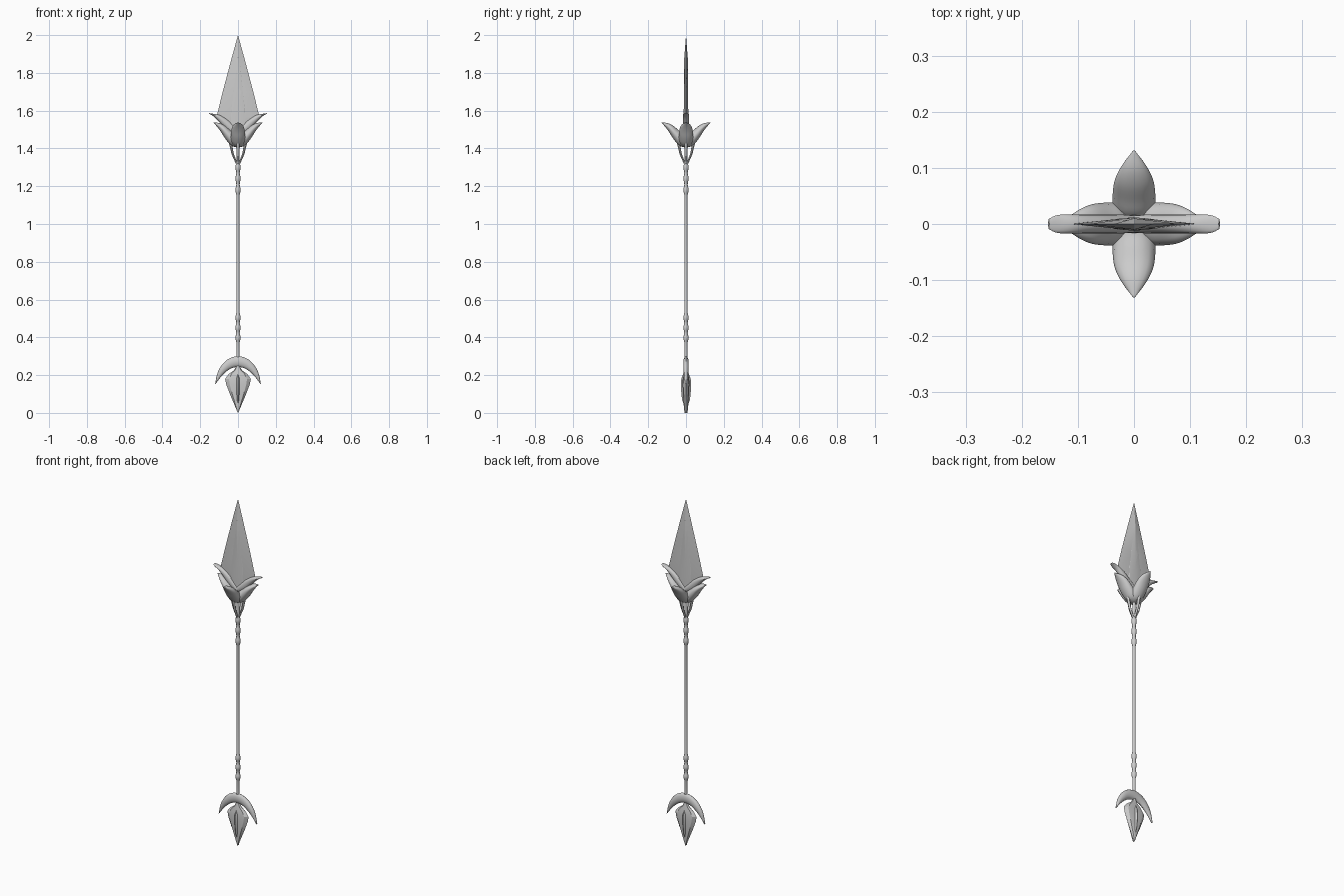
import bpy, bmesh, math
from mathutils import Vector, Matrix

if "Cube" in bpy.data.objects:
    bpy.data.objects.remove(bpy.data.objects["Cube"])


def loft(name, rings, sides=16, angle=30, turn=0.0):
    """Skin elliptical rings given as (centre, half-axis u, half-axis v)."""
    bm = bmesh.new()
    loops = []
    for c, u, v in rings:
        c, u, v = Vector(c), Vector(u), Vector(v)
        loops.append([bm.verts.new(c + u * math.cos(2 * math.pi * i / sides)
                                   + v * math.sin(2 * math.pi * i / sides)) for i in range(sides)])
    for a, b in zip(loops, loops[1:]):
        for i in range(sides):
            j = (i + 1) % sides
            bm.faces.new((a[i], a[j], b[j], b[i]))
    bm.faces.new(loops[0][::-1])
    bm.faces.new(loops[-1])
    bmesh.ops.remove_doubles(bm, verts=bm.verts, dist=1e-5)
    bmesh.ops.recalc_face_normals(bm, faces=bm.faces)
    bm.transform(Matrix.Rotation(turn, 4, 'Z'))
    me = bpy.data.meshes.new(name)
    bm.to_mesh(me)
    bm.free()
    ob = bpy.data.objects.new(name, me)
    bpy.context.collection.objects.link(ob)
    bpy.ops.object.select_all(action='DESELECT')
    ob.select_set(True)
    bpy.context.view_layer.objects.active = ob
    bpy.ops.object.shade_smooth_by_angle(angle=math.radians(angle))
    return ob


def upright(rows):
    """Rows of (z, half width x, half depth y)."""
    return [((0, 0, z), (x, 0, 0), (0, y, 0)) for z, x, y in rows]


def smooth(points, steps=5):
    """Catmull-Rom interpolation of equal-length tuples."""
    p = [Vector(q) for q in points]
    p = [p[0]] + p + [p[-1]]
    out = []
    for i in range(1, len(p) - 2):
        a, b, c, d = p[i - 1:i + 3]
        for s in range(steps):
            t = s / steps
            out.append(0.5 * (2 * b + (c - a) * t + (2 * a - 5 * b + 4 * c - d) * t * t
                              + (3 * b - a - 3 * c + d) * t ** 3))
    return out + [p[-1]]


def leaf(name, profile, widths, turn):
    """Leaf from (outer r, outer z, inner r, inner z) profile rows plus half widths."""
    rows = smooth([Vector((*q, w)) for q, w in zip(profile, widths)])
    rings = []
    for ro, zo, ri, zi, w in rows:
        rings.append((((ro + ri) / 2, 0, (zo + zi) / 2), (0, max(w, 0), 0),
                      ((ro - ri) / 2, 0, (zo - zi) / 2)))
    return loft(name, rings, 16, 40, turn)


# Shaft with rippled grips near both ends
def shaft_radius(z):
    for a, b in ((0.37, 0.53), (1.15, 1.33)):
        if a < z < b:
            return 0.009 + 0.005 * math.sin(3 * math.pi * (z - a) / (b - a)) ** 2
    return 0.008


zs = [0.27] + [0.37 + 0.16 * i / 24 for i in range(25)] \
    + [1.15 + 0.18 * i / 24 for i in range(25)] + [1.46]
loft("shaft", upright([(z, shaft_radius(z), shaft_radius(z)) for z in zs]), 12, 60)

# Blade: flat diamond section
loft("blade", upright([(1.43, 0.01, 0.010), (1.50, 0.065, 0.012), (1.57, 0.113, 0.012),
                       (1.70, 0.081, 0.011), (1.87, 0.036, 0.010), (2.0, 0, 0)]), 4, 15)

# Raised central spine on the blade
loft("blade_spine", upright([(1.50, 0.055, 0.012), (1.60, 0.05, 0.012),
                             (1.88, 0.010, 0.0095), (1.92, 0, 0.004)]), 8, 15)

# Four petals, with struts below them
petal = [(0.0, 1.405, 0.0, 1.44), (0.035, 1.415, 0.015, 1.475), (0.065, 1.448, 0.04, 1.497),
         (0.09, 1.487, 0.068, 1.52), (0.11, 1.514, 0.097, 1.534), (0.131, 1.537, 0.129, 1.538)]
petal_w = [0.025, 0.037, 0.038, 0.034, 0.022, 0.002]
for k in range(4):
    a = k * math.pi / 2
    leaf(f"petal_{k}", petal, petal_w, a)
    loft(f"strut_{k}", [((0.005, 0, 1.315), (0.005, 0, 0), (0, 0.005, 0)),
                        ((0.028, 0, 1.37), (0.006, 0, 0), (0, 0.007, 0)),
                        ((0.043, 0, 1.44), (0.008, 0, 0), (0, 0.009, 0))], 8, 50, a)

# Upper pair of leaves flanking the blade
side_leaf = [(0.0, 1.46, 0.0, 1.50), (0.05, 1.488, 0.03, 1.53), (0.085, 1.525, 0.06, 1.555),
             (0.115, 1.557, 0.098, 1.577), (0.137, 1.575, 0.135, 1.584), (0.153, 1.584, 0.151, 1.587)]
side_w = [0.016, 0.017, 0.017, 0.017, 0.016, 0.009]
for k in range(2):
    leaf(f"blade_leaf_{k}", side_leaf, side_w, k * math.pi)

# Crescent guard: (outer x, outer z, inner x, inner z), mirrored
half = [(0.121, 0.154, 0.119, 0.153), (0.109, 0.210, 0.091, 0.190), (0.085, 0.254, 0.064, 0.217),
        (0.048, 0.287, 0.034, 0.236)]
full = [(-a, b, -c, d) for a, b, c, d in half] + [(0, 0.300, 0, 0.243)] + half[::-1]
rings = []
for xo, zo, xi, zi in smooth(full):
    u = Vector(((xo - xi) / 2, 0, (zo - zi) / 2))
    rings.append((((xo + xi) / 2, 0, (zo + zi) / 2), u, (0, 0.004 + 0.010 * min(1, u.length / 0.022), 0)))
loft("crescent", rings, 12, 45)

# Pommel blade with a raised rib
loft("pommel_blade", upright([(0.0, 0.001, 0.008), (0.05, 0.022, 0.013), (0.10, 0.043, 0.017),
                              (0.15, 0.062, 0.019), (0.18, 0.068, 0.018), (0.205, 0.050, 0.015),
                              (0.225, 0.022, 0.012), (0.25, 0.008, 0.008)]), 8, 25)
loft("pommel_rib", upright([(0.045, 0.002, 0.012), (0.07, 0.007, 0.021), (0.13, 0.012, 0.027),
                            (0.18, 0.012, 0.025), (0.215, 0.003, 0.012)]), 8, 40)
# Neck joining pommel and crescent
loft("pommel_neck", upright([(0.22, 0.009, 0.009), (0.29, 0.009, 0.009)]), 12)
